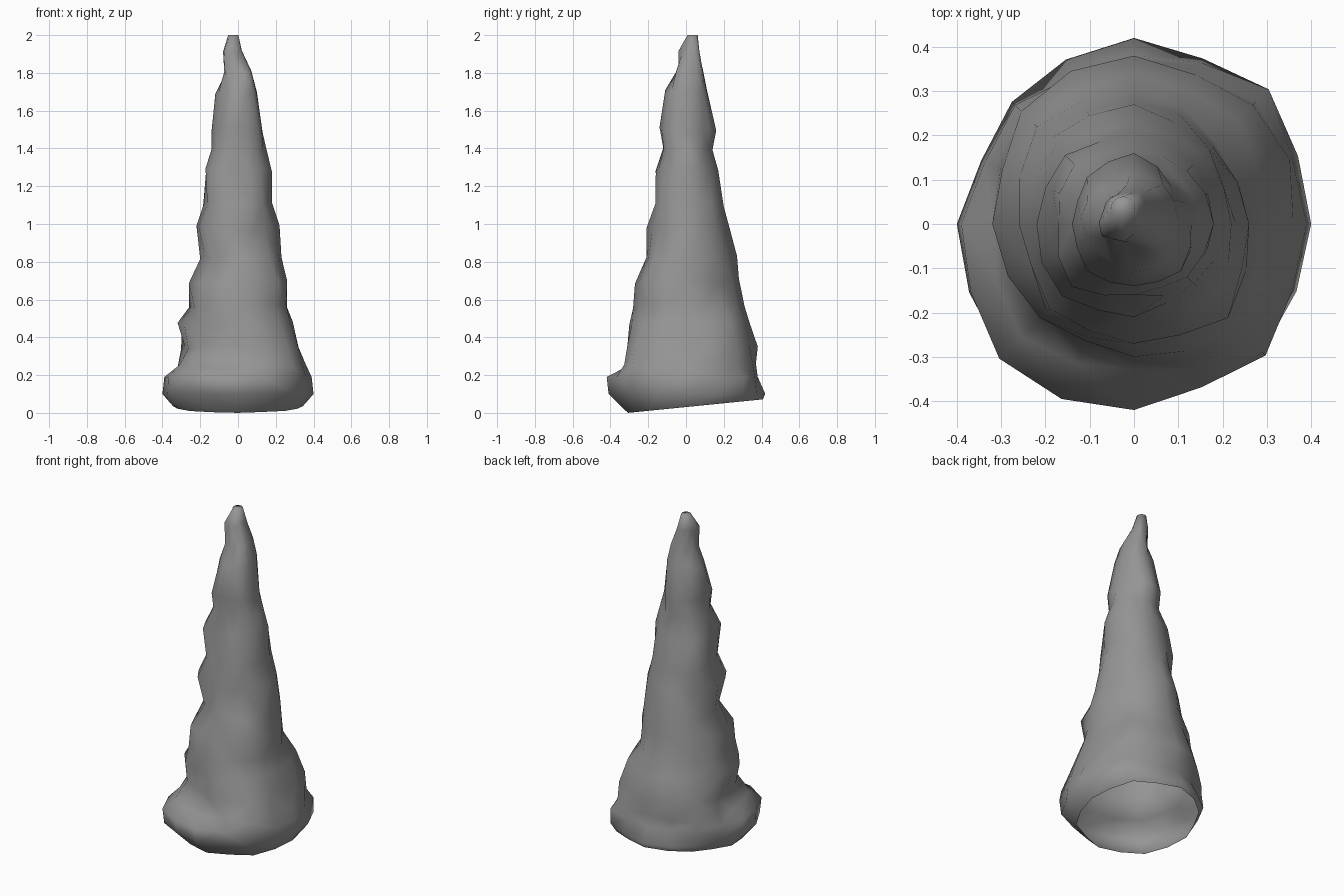
import bpy
import bmesh
import random
from math import pi
from mathutils import Vector, Matrix

if "Cube" in bpy.data.objects:
    bpy.data.objects.remove(bpy.data.objects["Cube"], do_unlink=True)

random.seed(7)
SIDES = 16

# Lumpy profile in hundredths: height, then the reach in eight compass
# directions, anticlockwise from +x
PROFILE = [
    (10, 40, 43, 42, 39, 40, 42, 41, 41),
    (19, 39, 43, 38, 38, 39, 43, 42, 42),
    (25, 36, 39, 37, 38, 32, 36, 33, 41),
    (35, 32, 38, 38, 36, 28, 29, 31, 37),
    (48, 29, 33, 34, 32, 32, 30, 30, 32),
    (57, 26, 26, 31, 31, 24, 28, 28, 28),
    (70, 26, 25, 28, 27, 26, 27, 27, 30),
    (82, 23, 24, 27, 25, 20, 19, 21, 24),
    (98, 22, 22, 23, 21, 22, 23, 21, 20),
    (110, 18, 19, 20, 22, 18, 18, 16, 19),
    (128, 18, 17, 17, 19, 17, 20, 16, 17),
    (140, 15, 14, 14, 14, 14, 14, 12, 14),
    (150, 13, 12, 16, 15, 14, 15, 14, 15),
    (170, 10, 11, 11, 11, 12, 10, 11, 11),
    (180, 7, 9, 9, 7, 7, 7, 4, 8),
    (191, 2, 6, 7, 8, 7, 7, 4, 1),
]


def make_material(name, value):
    mat = bpy.data.materials.new(name)
    mat.use_nodes = True
    color = (value, value, value, 1)
    mat.diffuse_color = color
    bsdf = mat.node_tree.nodes["Principled BSDF"]
    bsdf.inputs["Base Color"].default_value = color
    return mat


def direction(step):
    """Unit vector pointing outward at one side of a ring."""
    return Matrix.Rotation(2 * pi * step / SIDES, 3, "Z") @ Vector((1, 0, 0))


def axis_at(z):
    """Centre line of the rock, leaning near the tip."""
    return Vector((-0.025, 0.035, 0)) * max(0, z - 1.5) * 2 + Vector((0, 0, z))


def add_ring(bm, level, row):
    """One irregular ring of rock, fitted to the reaches of its profile row."""
    axis = axis_at(row[0] / 100)
    # Reach measured from the leaning centre line
    reaches = [reach / 100 - axis.dot(direction(2 * k))
               for k, reach in enumerate(row[1:])]
    ring = []
    for step in range(SIDES):
        k = step // 2
        reach = reaches[k]
        if step % 2:
            # Uneven bulges and dents between the main directions
            reach = (reach + reaches[(k + 1) % len(reaches)]) / 2
            reach *= random.uniform(0.94, 1.02)
        point = axis + direction(step) * reach
        if level > 1:
            point.z += random.uniform(-0.015, 0.015)  # uneven drip ledges
        ring.append(bm.verts.new(point))
    return ring


def add_rim(bm, ring):
    """Sloping open foot, drawn in under the widest ring."""
    rim = []
    for vert in ring:
        x, y = vert.co.x * 0.86, vert.co.y * 0.86 + 0.045
        rim.append(bm.verts.new((x, y, max(0, (y + 0.31) * 0.1))))
    return rim


# Stalagmite body: stacked rings with a small tip, open underneath
bm = bmesh.new()
rings = [add_ring(bm, level, row) for level, row in enumerate(PROFILE)]
rings.insert(0, add_rim(bm, rings[0]))
rings.append([bm.verts.new(axis_at(2) + direction(step) * 0.027)
              for step in range(SIDES)])
for lower, upper in zip(rings, rings[1:]):
    for i in range(SIDES):
        j = (i + 1) % SIDES
        bm.faces.new((lower[i], lower[j], upper[j], upper[i]))
bm.faces.new(rings[-1])
bmesh.ops.triangulate(bm, faces=bm.faces[:])
bmesh.ops.recalc_face_normals(bm, faces=bm.faces[:])

mesh = bpy.data.meshes.new("stalagmite")
bm.to_mesh(mesh)
bm.free()
mesh.materials.append(make_material("grey_stone", 0.3))
mesh.shade_smooth()
stalagmite = bpy.data.objects.new("stalagmite", mesh)
bpy.context.collection.objects.link(stalagmite)
